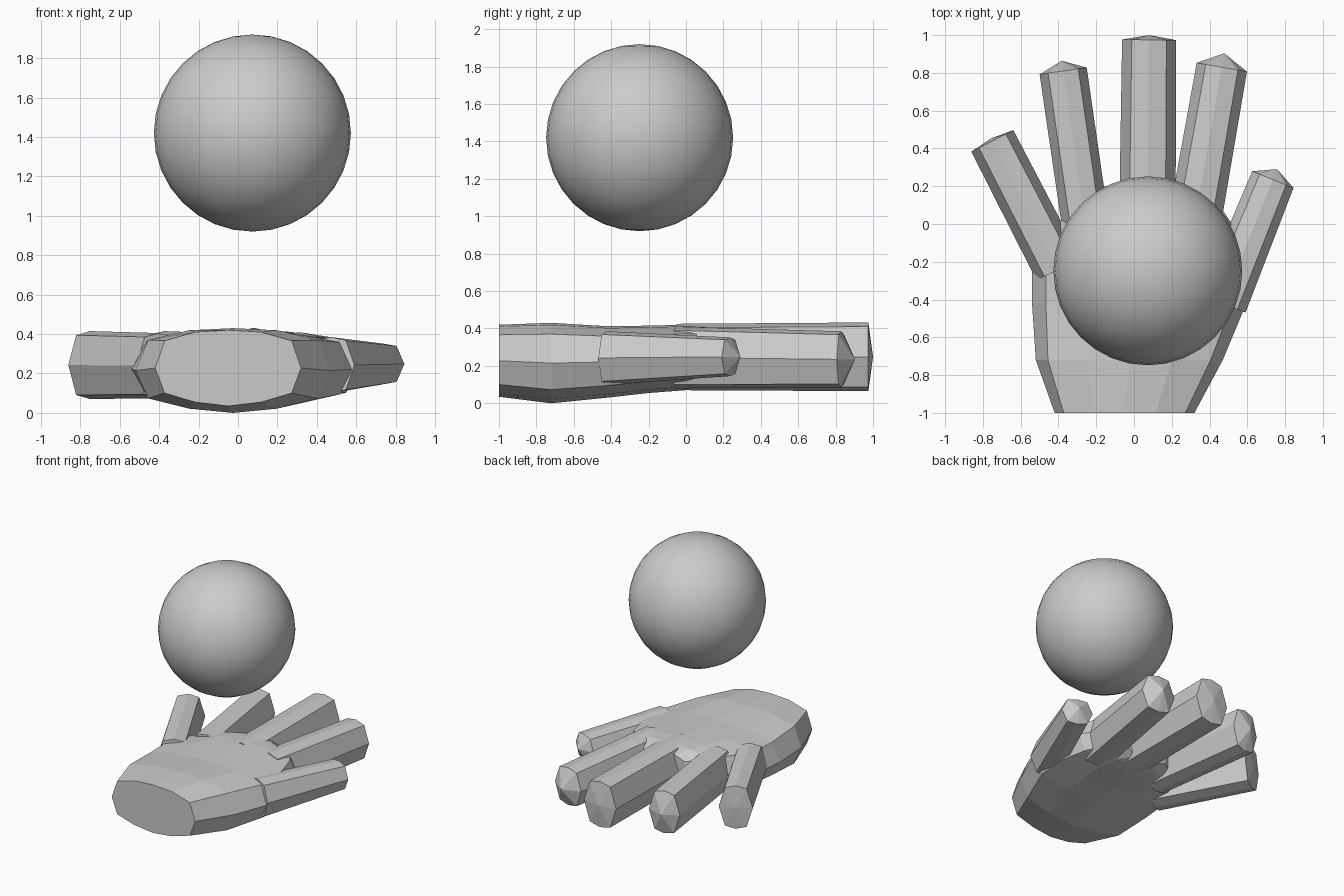
import bpy, bmesh, math
from mathutils import Vector

if "Cube" in bpy.data.objects:
    bpy.data.objects.remove(bpy.data.objects["Cube"])

grey = bpy.data.materials.new("light grey")
grey.diffuse_color = (0.6, 0.6, 0.6, 1)
grey.use_nodes = True
grey.node_tree.nodes["Principled BSDF"].inputs["Base Color"].default_value = grey.diffuse_color

# Half-width / half-height cross-sections
PALM = [(1, 0), (.87, .72), (.45, .95), (0, 1), (-.45, .95), (-.87, .72),
        (-1, 0), (-.87, -.66), (-.45, -.9), (0, -1), (.45, -.9), (.87, -.66)]
FINGER = [(1, 0), (.64, .88), (0, 1), (-.64, .88),
          (-1, 0), (-.64, -.88), (0, -1), (.64, -.88)]


def loft(name, profile, stations, tip=None):
    """Stations: (x, y, half width, z low, z high, side direction)."""
    bm = bmesh.new()
    rings = []
    for x, y, w, lo, hi, side in stations:
        mid, h = (lo + hi) / 2, (hi - lo) / 2
        rings.append([bm.verts.new((x + side[0] * w * a, y + side[1] * w * a, mid + h * b))
                      for a, b in profile])
    n = len(profile)
    for r, s in zip(rings, rings[1:]):
        for i in range(n):
            bm.faces.new((r[i], r[(i + 1) % n], s[(i + 1) % n], s[i]))
    bm.faces.new(rings[0])
    if tip:
        peak = bm.verts.new(tip)
        for i in range(n):
            bm.faces.new((rings[-1][i], rings[-1][(i + 1) % n], peak))
    else:
        bm.faces.new(rings[-1])
    bmesh.ops.recalc_face_normals(bm, faces=bm.faces)
    me = bpy.data.meshes.new(name)
    bm.to_mesh(me)
    bm.free()
    me.materials.append(grey)
    ob = bpy.data.objects.new(name, me)
    bpy.context.collection.objects.link(ob)
    return ob


# Palm from the cut wrist to the knuckles: y, left x, right x, z low, z high
X = (1, 0)
palm = loft("hand", PALM, [((l + r) / 2, y, (r - l) / 2, lo, hi, X) for y, l, r, lo, hi in [
    (-1, -.42, .32, .035, .42), (-.72, -.52, .47, 0, .43), (-.42, -.54, .595, .03, .412),
    (-.2, -.54, .59, .055, .415), (0, -.40, .52, .07, .42), (.1, -.33, .45, .08, .415),
    (.2, -.15, .25, .1, .39)]])

# Fingers: root, end, half widths, root z range, end z range, tip bulge
fingers = {
    "outer_finger": ((-.40, -.24), (-.75, .44), .13, .125, (.075, .405), (.07, .415), .015),
    "second_finger": ((-.25, -.05), (-.375, .81), .125, .126, (.07, .41), (.075, .415), .055),
    "middle_finger": ((.07, -.05), (.08, .975), .15, .143, (.07, .425), (.065, .432), .025),
    "fourth_finger": ((.31, -.05), (.465, .83), .14, .135, (.08, .41), (.085, .385), .075),
    "inner_finger": ((.47, -.42), (.735, .235), .13, .118, (.1, .385), (.145, .352), .06),
}
for name, (p, q, w0, w1, z0, z1, bulge) in fingers.items():
    p, q = Vector(p), Vector(q)
    d = (q - p).normalized()
    side = (d.y, -d.x)
    t = q + d * bulge
    part = loft(name, FINGER, [(p.x, p.y, w0, *z0, side), (q.x, q.y, w1, *z1, side)],
                (t.x, t.y, sum(z1) / 2))
    # Fuse each finger into the palm
    mod = palm.modifiers.new("join_" + name, 'BOOLEAN')
    mod.operation, mod.solver, mod.object = 'UNION', 'EXACT', part
    bpy.context.view_layer.objects.active = palm
    bpy.ops.object.modifier_apply(modifier=mod.name)
    bpy.data.objects.remove(part)

# Ball floating above the palm
bpy.ops.mesh.primitive_uv_sphere_add(segments=32, ring_count=16, radius=.5, location=(.073, -.248, 1.42))
ball = bpy.context.object
ball.name = "ball"
ball.data.materials.append(grey)
bpy.ops.object.shade_smooth()
